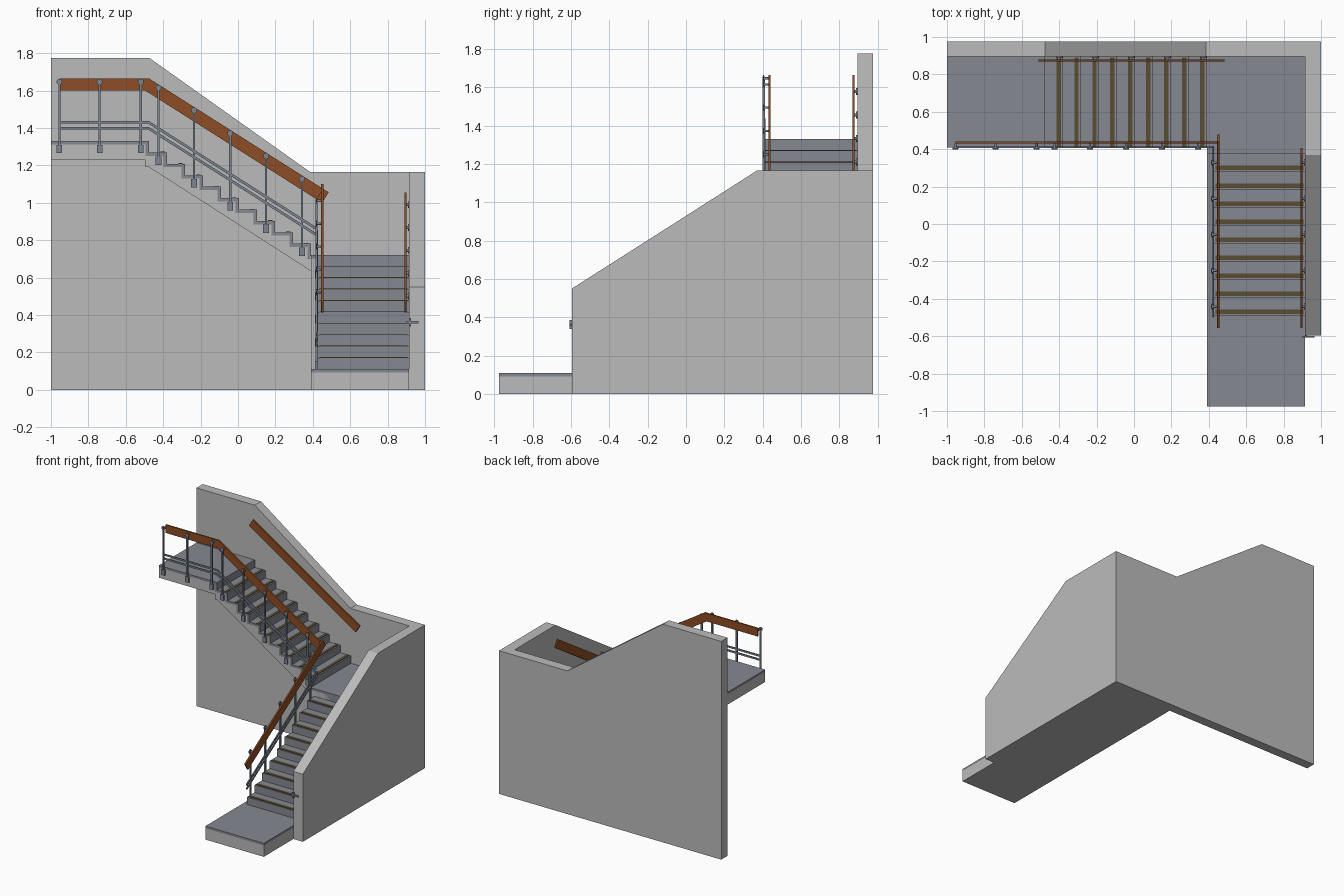
import bpy, bmesh, math
from mathutils import Vector

if "Cube" in bpy.data.objects:
    bpy.data.objects.remove(bpy.data.objects["Cube"])


def material(name, rgb):
    m = bpy.data.materials.new(name)
    m.diffuse_color = (*rgb, 1)
    m.use_nodes = True
    m.node_tree.nodes["Principled BSDF"].inputs["Base Color"].default_value = m.diffuse_color
    return m


CONCRETE = material("concrete", (0.50, 0.50, 0.50))
SLATE = material("slate_tread", (0.235, 0.25, 0.285))
WOOD = material("wood", (0.27, 0.075, 0.018))
STEEL = material("steel", (0.20, 0.235, 0.28))
GRIP = material("grip_strip", (0.10, 0.072, 0.03))


def prism(name, pts, plane, a, b, mat):
    """Extrude a 2D outline: plane 'xz' runs along y, plane 'yz' along x."""
    bm = bmesh.new()
    place = (lambda p, d: (p[0], d, p[1])) if plane == "xz" else (lambda p, d: (d, p[0], p[1]))
    face = bm.faces.new([bm.verts.new(place(p, a)) for p in pts])
    ext = bmesh.ops.extrude_face_region(bm, geom=[face])
    move = Vector((0, b - a, 0)) if plane == "xz" else Vector((b - a, 0, 0))
    bmesh.ops.translate(bm, vec=move, verts=[v for v in ext["geom"] if isinstance(v, bmesh.types.BMVert)])
    bmesh.ops.recalc_face_normals(bm, faces=bm.faces)
    me = bpy.data.meshes.new(name)
    bm.to_mesh(me)
    bm.free()
    me.materials.append(mat)
    ob = bpy.data.objects.new(name, me)
    bpy.context.collection.objects.link(ob)
    return ob


def box(name, x0, x1, y0, y1, z0, z1, mat):
    return prism(name, [(x0, z0), (x1, z0), (x1, z1), (x0, z1)], "xz", y0, y1, mat)


def disc(name, centre, r, depth, plane, mat):
    pts = [(centre[0] + r * math.cos(i * math.pi / 6), centre[1] + r * math.sin(i * math.pi / 6)) for i in range(12)]
    return prism(name, pts, plane, depth[0], depth[1], mat)


def band(top, h):
    """Outline of a strip of even width h hanging below a path that runs left to right."""
    p = [Vector(q) for q in top]
    nor = [Vector(((b - a).y, -(b - a).x)).normalized() for a, b in zip(p, p[1:])]
    low = [p[0] + nor[0] * h]
    for i in range(1, len(p) - 1):
        m = (nor[i - 1] + nor[i]).normalized()
        low.append(p[i] + m * h / m.dot(nor[i]))
    low.append(p[-1] + nor[-1] * h)
    return p + low[::-1]


RISE, RUN, N = 0.061, 0.0962, 10
SLOPE = RISE / RUN
T = 0.018                      # slate cladding thickness
Y0, Z0 = -0.49, 0.11           # first riser of lower flight
X0, Z1 = 0.39, 0.72            # first riser of upper flight, landing level
Y1, X1, Z2 = Y0 + 9 * RUN, X0 - 9 * RUN, Z1 + 10 * RISE
XL, XR = 0.425, 0.915          # lower flight width
YF, YB = 0.41, 0.895           # upper flight width


def zigzag(start, z, sign, shift=0.0):
    pts = []
    for i in range(N):
        u = start + sign * (i * RUN + shift)
        pts += [(u, z + i * RISE - shift), (u, z + (i + 1) * RISE - shift)]
    return pts


# walls
prism("back_wall", [(-1, 0), (1, 0), (1, 1.165), (0.385, 1.165), (-0.475, 1.775), (-1, 1.775)],
      "xz", YB, 0.975, CONCRETE)
prism("right_wall", [(-0.595, 0), (YB, 0), (YB, 1.165), (0.37, 1.165), (-0.595, 0.55)],
      "yz", XR, 1, CONCRETE)

# bottom platform and floor under the lower flight
box("platform_base", X0, XR, -0.975, Y1, 0, Z0 - T, CONCRETE)
box("platform_top", X0, XR, -0.975, Y1, Z0 - T, Z0, SLATE)

# lower flight: concrete core and slate cladding
core = zigzag(Y0, Z0, 1, T)
core[0] = (core[0][0], Z0)
prism("lower_flight_core", core + [(Y1 + T, Z0)], "yz", XL, XR, CONCRETE)
inner = core[:-1] + [(Y1 + T, Z1 - T)]
prism("lower_flight_treads", zigzag(Y0, Z0, 1) + [(Y1 + T, Z1)] + inner[::-1], "yz", XL, XR, SLATE)

# middle landing
box("landing_base", X0, XR, Y1, YB, 0, Z1 - T, CONCRETE)
box("landing_top", X0, XR, Y1, YB, Z1 - T, Z1, SLATE)

# upper flight: core with sloped underside, upper landing slab
core = zigzag(X0, Z1, -1, T)
core[0] = (core[0][0], Z1 - T)
prism("upper_flight_core", [(X0, 0.635), (X0, Z1 - T)] + core + [(X1 - T, 1.19), (X1, 1.19)],
      "xz", YF, YB, CONCRETE)
prism("upper_flight_treads", zigzag(X0, Z1, -1) + [(X1 - T, Z2)] + core[::-1], "xz", YF, YB, SLATE)
box("upper_landing_base", -1, X1 - T, YF, YB, 1.23, Z2 - T, CONCRETE)
box("upper_landing_top", -1, X1 - T, YF, YB, Z2 - T, Z2, SLATE)

# grip strips on each tread
for i in range(N - 1):
    y, x = Y0 + i * RUN, X0 - i * RUN
    za, zb = Z0 + (i + 1) * RISE, Z1 + (i + 1) * RISE
    box("lower_grip_strip", XL + 0.01, XR - 0.01, y + 0.008, y + 0.032, za - 0.002, za + 0.004, GRIP)
    box("upper_grip_strip", x - 0.036, x - 0.012, YF + 0.005, YB - 0.005, zb - 0.002, zb + 0.004, GRIP)

# wooden handrails
RT = 1.665                     # rail top at the upper landing


def top_x(x):
    return RT - max(0, x - X1) * SLOPE


def top_y(y):
    return 1.055 + (y - 0.37) * SLOPE


prism("upper_outer_rail", band([(-0.955, RT), (X1, RT), (0.455, top_x(0.455))], 0.066), "xz", 0.43, 0.442, WOOD)
prism("lower_outer_rail", band([(-0.555, top_y(-0.555)), (0.442, top_y(0.442))], 0.066), "yz", 0.444, 0.456, WOOD)
prism("upper_wall_rail", band([(X1, RT), (0.485, top_x(0.485))], 0.066), "xz", 0.868, 0.88, WOOD)
prism("lower_wall_rail", band([(-0.555, top_y(-0.555)), (0.37, top_y(0.37))], 0.066), "yz", 0.889, 0.901, WOOD)

# pairs of thin lower bars
for drop in (0.228, 0.26):
    prism("upper_low_bar", band([(-0.955, RT - drop), (X1, RT - drop), (0.42, top_x(0.42) - drop)], 0.014),
          "xz", 0.407, 0.415, STEEL)
    prism("lower_low_bar", band([(-0.5, top_y(-0.5) - drop), (0.41, top_y(0.41) - drop)], 0.014),
          "yz", 0.420, 0.428, STEEL)

# posts with foot plates, round caps and arms to the rail
W = 0.006
for x in (-0.955, -0.74, -0.52, -0.425, -0.235, -0.042, 0.15, 0.342):
    t = top_x(x)
    b = t - (0.40 if x < X1 else 0.43)
    box("upper_post", x - W, x + W, 0.400, 0.411, b, t - 0.01, STEEL)
    box("upper_post_foot", x - 0.015, x + 0.015, 0.398, 0.411, b, b + 0.045, STEEL)
    disc("upper_post_cap", (x, t - 0.018), 0.016, (0.401, 0.408), "xz", STEEL)
    disc("upper_post_arm", (x, t - 0.018), 0.006, (0.408, 0.431), "xz", STEEL)
for i in range(5):
    y = Y0 + RUN / 2 + 2 * i * RUN
    t = top_y(y)
    box("lower_post", 0.415, 0.426, y - W, y + W, t - 0.43, t - 0.01, STEEL)
    box("lower_post_foot", 0.413, 0.426, y - 0.015, y + 0.015, t - 0.43, t - 0.385, STEEL)
    disc("lower_post_cap", (y, t - 0.018), 0.016, (0.416, 0.423), "yz", STEEL)
    disc("lower_post_arm", (y, t - 0.018), 0.006, (0.423, 0.445), "yz", STEEL)

# wall brackets
for i in range(5):
    x = -0.40 + 0.1925 * i
    y = -0.44 + 0.1925 * i
    disc("upper_wall_bracket", (x, top_x(x) - 0.04), 0.008, (0.879, 0.888), "xz", STEEL)
    disc("upper_wall_plate", (x, top_x(x) - 0.04), 0.018, (0.888, 0.896), "xz", STEEL)
    disc("lower_wall_bracket", (y, top_y(y) - 0.04), 0.008, (0.900, 0.908), "yz", STEEL)
    disc("lower_wall_plate", (y, top_y(y) - 0.04), 0.018, (0.908, 0.916), "yz", STEEL)

# end bracket on the front edge of the right wall
box("end_bracket_arm", 0.90, 0.965, -0.606, -0.598, 0.355, 0.367, STEEL)
box("end_bracket_plate", 0.913, 0.925, -0.608, -0.594, 0.338, 0.385, STEEL)
